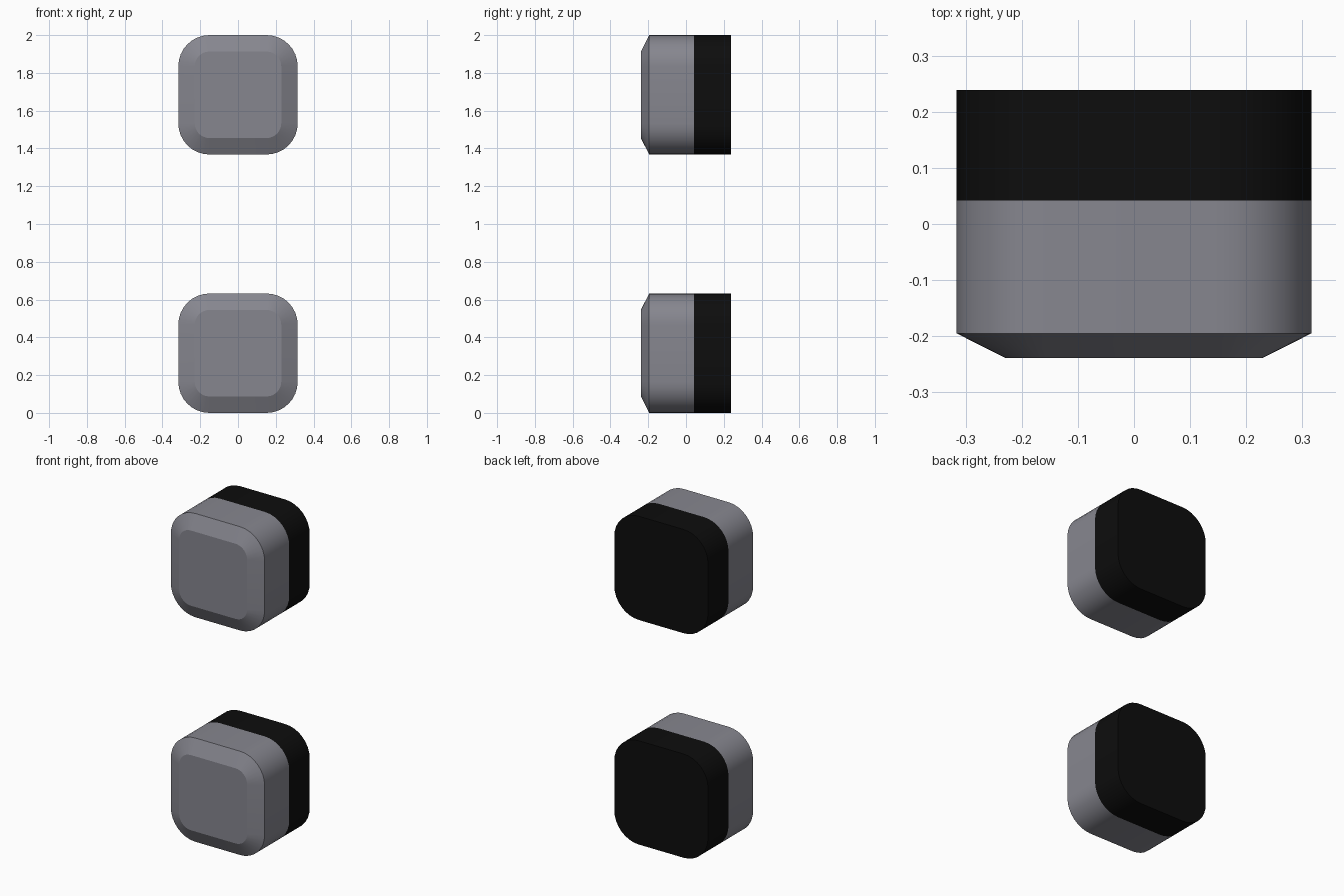
import bpy, bmesh, math

if "Cube" in bpy.data.objects:
    bpy.data.objects.remove(bpy.data.objects["Cube"])

HALF, RADIUS, INSET = 0.316, 0.165, 0.087
Y_FACE, Y_CHAMFER, Y_SPLIT, Y_BACK = -0.239, -0.195, 0.042, 0.239
SEGMENTS = 8


def flat_material(name, rgb):
    mat = bpy.data.materials.new(name)
    mat.diffuse_color = (*rgb, 1)
    mat.use_nodes = True
    mat.node_tree.nodes["Principled BSDF"].inputs["Base Color"].default_value = mat.diffuse_color
    return mat


grey = flat_material("grey", (0.24, 0.24, 0.275))
black = flat_material("black", (0.004, 0.004, 0.004))


def rounded_square(half, radius):
    """Outline of a rounded square in x and z."""
    points = []
    c = half - radius
    for k, (sx, sz) in enumerate([(1, 1), (-1, 1), (-1, -1), (1, -1)]):
        for i in range(SEGMENTS + 1):
            a = (k + i / SEGMENTS) * math.pi / 2
            points.append((sx * c + radius * math.cos(a), sz * c + radius * math.sin(a)))
    return points


def make_block(name, z_centre):
    bm = bmesh.new()
    # rings from the front face to the back
    sections = [(Y_FACE, INSET), (Y_CHAMFER, 0), (Y_SPLIT, 0), (Y_BACK, 0)]
    rings = [[bm.verts.new((x, y, z + z_centre))
              for x, z in rounded_square(HALF - d, RADIUS - d)] for y, d in sections]
    n = len(rings[0])
    for a, b in zip(rings, rings[1:]):
        for i in range(n):
            j = (i + 1) % n
            bm.faces.new((a[i], a[j], b[j], b[i]))
    bm.faces.new(rings[0])
    bm.faces.new(rings[-1])
    bmesh.ops.recalc_face_normals(bm, faces=bm.faces)
    # rear part is black
    for f in bm.faces:
        f.material_index = int(f.calc_center_median().y > Y_SPLIT)
    mesh = bpy.data.meshes.new(name)
    bm.to_mesh(mesh)
    bm.free()
    mesh.materials.append(grey)
    mesh.materials.append(black)
    obj = bpy.data.objects.new(name, mesh)
    bpy.context.collection.objects.link(obj)
    bpy.ops.object.select_all(action='DESELECT')
    obj.select_set(True)
    bpy.context.view_layer.objects.active = obj
    bpy.ops.object.shade_smooth_by_angle(angle=math.radians(20))


make_block("lower_block", HALF)
make_block("upper_block", 2 - HALF)
